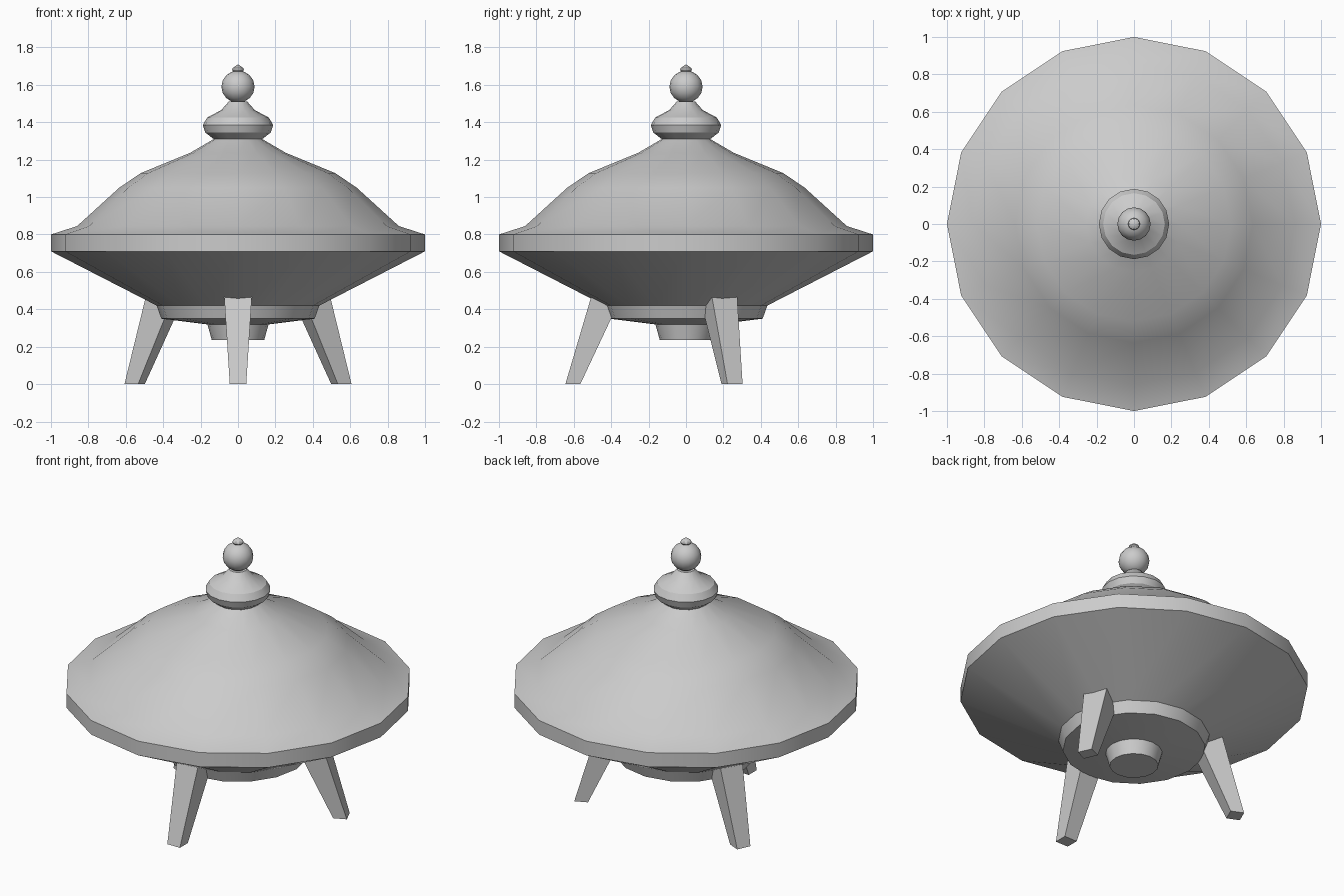
import bpy, bmesh
from math import cos, sin, pi, radians
from mathutils import Matrix

if "Cube" in bpy.data.objects:
    bpy.data.objects.remove(bpy.data.objects["Cube"])

SIDES = 16


def finish(name, bm, angle=30):
    bmesh.ops.recalc_face_normals(bm, faces=bm.faces)
    mesh = bpy.data.meshes.new(name)
    bm.to_mesh(mesh)
    bm.free()
    ob = bpy.data.objects.new(name, mesh)
    bpy.context.collection.objects.link(ob)
    bpy.ops.object.select_all(action='DESELECT')
    ob.select_set(True)
    bpy.context.view_layer.objects.active = ob
    bpy.ops.object.shade_smooth_by_angle(angle=radians(angle))
    return ob


def lathe(name, profile):
    """Revolve (radius, z) points, bottom to top; radius 0 closes to a point."""
    bm = bmesh.new()
    rings = []
    for r, z in profile:
        n = SIDES if r > 0 else 1
        rings.append([bm.verts.new((r * cos(2 * pi * i / SIDES),
                                    r * sin(2 * pi * i / SIDES), z)) for i in range(n)])
    for a, b in zip(rings, rings[1:]):
        for i in range(SIDES):
            j = (i + 1) % SIDES
            quad = [a[i % len(a)], a[j % len(a)], b[j % len(b)], b[i % len(b)]]
            bm.faces.new(list(dict.fromkeys(quad)))
    for ring in (rings[0], rings[-1]):
        if len(ring) > 1:
            bm.faces.new(ring)
    return finish(name, bm)


def leg(name, angle):
    """Tapered strut leaning inward, built along +x then turned into place."""
    bm = bmesh.new()
    # (inner x, outer x, half width, z)
    levels = [(0.565, 0.645, 0.044, 0.0), (0.33, 0.497, 0.076, 0.50)]
    lo, hi = [[bm.verts.new(p) for p in ((a, -w, z), (b, -w, z), (b, w, z), (a, w, z))]
              for a, b, w, z in levels]
    bm.faces.new(lo)
    bm.faces.new(hi)
    for i in range(4):
        j = (i + 1) % 4
        bm.faces.new((lo[i], lo[j], hi[j], hi[i]))
    bm.transform(Matrix.Rotation(radians(angle), 4, 'Z'))
    return finish(name, bm, 20)


# Saucer hull: underside step, rim band and domed top
lathe("saucer_hull", [(0, 0.312), (0.14, 0.316), (0.41, 0.35), (0.435, 0.42),
                      (1.0, 0.71), (1.0, 0.80), (0.86, 0.845), (0.635, 1.05),
                      (0.52, 1.128), (0.255, 1.237), (0.13, 1.31)])

# Thruster under the hull
lathe("thruster", [(0.14, 0.235), (0.165, 0.325)])

# Bulging collar on top of the dome
lathe("top_collar", [(0.13, 1.31), (0.175, 1.345), (0.188, 1.385), (0.165, 1.425),
                     (0.09, 1.465), (0.05, 1.51)])

# Ball and its tip
ball = [(0.089 * sin(pi * k / 8), 1.59 - 0.086 * cos(pi * k / 8)) for k in range(1, 8)]
lathe("top_ball", [(0, 1.504)] + ball + [(0, 1.676)])
lathe("top_tip", [(0.018, 1.66), (0.032, 1.68), (0.028, 1.69), (0, 1.71)])

# Three legs
for name, angle in (("front_leg", -90), ("right_leg", 24), ("left_leg", 156)):
    leg(name, angle)
